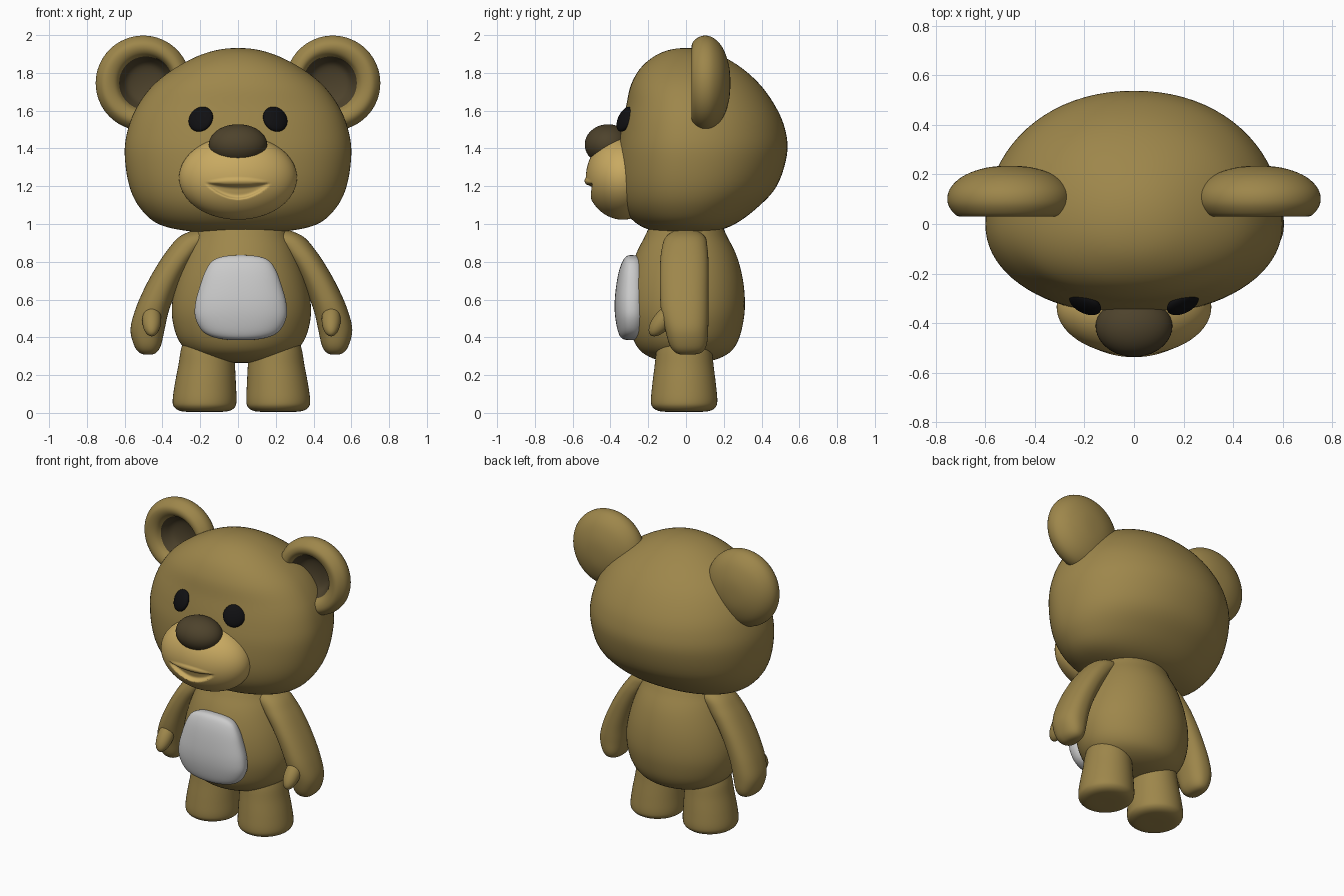
import bpy, bmesh, math
from mathutils import Vector

MID = 0.018  # body sits slightly right of the head centre


def material(name, rgb):
    m = bpy.data.materials.new(name)
    m.diffuse_color = (*rgb, 1)
    return m


FUR = material("fur", (0.34, 0.24, 0.07))
TAN = material("tan", (0.58, 0.40, 0.12))
DARK = material("dark_brown", (0.075, 0.055, 0.025))
BLACK = material("black", (0.005, 0.005, 0.006))


def smooth(obj, mat):
    if mat:
        obj.data.materials.append(mat)
    for p in obj.data.polygons:
        p.use_smooth = True
    return obj


def loft(name, rings, mat, cy=0.0, power=2.0, segs=64, sub=5):
    """Closed smooth skin through rings (z, centre x, half width, front y, back y)."""
    def opposite(r):
        return (r[0], r[1], -r[2], 2 * cy - r[3], 2 * cy - r[4])
    pts = [opposite(rings[1])] + list(rings) + [opposite(rings[-2])]
    levels = []
    for i in range(1, len(pts) - 2):
        for k in range(sub):
            t = k / sub
            levels.append([0.5 * (2 * b + (c - a) * t + (2 * a - 5 * b + 4 * c - d) * t * t
                                  + (3 * b - a - 3 * c + d) * t ** 3)
                           for a, b, c, d in zip(*pts[i - 1:i + 3])])
    levels.append(rings[-1])
    bm = bmesh.new()
    rows = []
    for z, cx, rx, yf, yb in levels:
        row = []
        for k in range(segs):
            a = math.tau * k / segs
            c, s = math.cos(a), math.sin(a)
            u = math.copysign(abs(c) ** (2 / power), c)
            v = abs(s) ** (2 / power)
            row.append(bm.verts.new((cx + rx * u, cy + v * ((yb - cy) if s > 0 else (yf - cy)), z)))
        rows.append(row)
    for lo, hi in zip(rows, rows[1:]):
        for k in range(segs):
            n = (k + 1) % segs
            bm.faces.new((lo[k], lo[n], hi[n], hi[k]))
    bmesh.ops.remove_doubles(bm, verts=bm.verts, dist=1e-5)
    bmesh.ops.recalc_face_normals(bm, faces=bm.faces)
    me = bpy.data.meshes.new(name)
    bm.to_mesh(me)
    bm.free()
    obj = bpy.data.objects.new(name, me)
    bpy.context.collection.objects.link(obj)
    return smooth(obj, mat)


def ellipsoid(name, loc, radii, mat, rot=(0, 0, 0), segs=40, rows=24):
    bpy.ops.mesh.primitive_uv_sphere_add(segments=segs, ring_count=rows, radius=1,
                                         location=loc, rotation=rot)
    obj = bpy.context.object
    obj.name = name
    for v in obj.data.vertices:
        v.co = Vector([a * b for a, b in zip(v.co, radii)])
    return smooth(obj, mat)


# Head
loft("head", [
    (0.945, 0, 0, 0, 0), (0.957, 0, 0.22, -0.14, 0.13), (0.995, 0, 0.41, -0.25, 0.25),
    (1.08, 0, 0.515, -0.33, 0.37), (1.2, 0, 0.575, -0.365, 0.48), (1.37, 0, 0.6, -0.365, 0.535),
    (1.5, 0, 0.583, -0.345, 0.525), (1.62, 0, 0.535, -0.318, 0.475), (1.74, 0, 0.445, -0.29, 0.39),
    (1.84, 0, 0.31, -0.228, 0.275), (1.91, 0, 0.155, -0.125, 0.14), (1.932, 0, 0, 0, 0),
], FUR, power=2.1, segs=80)

# Muzzle with the smile pressed into it
muzzle = ellipsoid("muzzle", (0, -0.335, 1.245), (0.312, 0.195, 0.222), TAN, segs=160, rows=120)
for v in muzzle.data.vertices:
    x, z = v.co.x / 0.165, v.co.z + 1.245
    if v.co.y < 0 and abs(x) < 1:
        gap = 0.034 * (1 - x * x) + 0.004
        off = (z - (1.17 + 0.045 * x * x)) / gap
        if abs(off) < 1:
            v.co.y += 0.035 * (1 - x ** 4) * (1 - off ** 4)
        elif 1 <= off < 2:  # upper lip ridge
            v.co.y -= 0.008 * (1 - x * x) * math.sin((off - 1) * math.pi)

# Nose
ellipsoid("nose", (0, -0.412, 1.42), (0.155, 0.124, 0.108), DARK)

# Torso
loft("torso", [(z, MID, w, -d, d) for z, w, d in [
    (0.265, 0, 0), (0.275, 0.15, 0.13), (0.315, 0.265, 0.225), (0.38, 0.33, 0.275),
    (0.48, 0.363, 0.303), (0.58, 0.367, 0.312), (0.7, 0.345, 0.302), (0.82, 0.305, 0.272),
    (0.92, 0.26, 0.225), (1.02, 0.2, 0.16), (1.06, 0, 0)]], FUR)

# Belly patch
loft("belly_patch", [(z, MID - 0.003, w, f, b) for z, w, f, b in [
    (0.385, 0, -0.29, -0.29), (0.392, 0.11, -0.335, -0.24), (0.425, 0.195, -0.358, -0.21),
    (0.5, 0.24, -0.374, -0.19), (0.58, 0.241, -0.378, -0.19), (0.67, 0.217, -0.37, -0.19),
    (0.75, 0.188, -0.355, -0.2), (0.805, 0.15, -0.335, -0.22), (0.829, 0.09, -0.315, -0.25),
    (0.835, 0, -0.29, -0.29)]], None, cy=-0.29, power=2.3)

for side, s in (("right", 1), ("left", -1)):
    # Eyes
    ellipsoid("eye_" + side, (s * 0.197, -0.322, 1.555), (0.069, 0.028, 0.071), BLACK,
              rot=(math.radians(-24), 0, s * math.radians(26)))

    # Ears: dished discs with a dark hollow
    ear = loft("ear_" + side, [(z, -s * sh, r, -r, r) for z, r, sh in [
        (-0.105, 0, 0), (-0.096, 0.1, 0), (-0.062, 0.19, 0), (-0.01, 0.242, 0), (0.045, 0.25, 0),
        (0.09, 0.222, 0), (0.1, 0.188, 0), (0.082, 0.155, 0.01), (0.035, 0.13, 0.015),
        (-0.01, 0.09, 0.015), (-0.025, 0, 0.015)]], FUR)
    ear.data.materials.append(DARK)
    for p in ear.data.polygons:
        c = p.center
        if math.hypot(c.x + s * 0.015, c.y) < 0.142 and c.z > -0.04:
            p.material_index = 1
    ear.rotation_euler = (math.pi / 2, 0, 0)
    ear.location = (s * 0.502, 0.13, 1.746)

    # Arms
    loft("arm_" + side, [(z, MID + s * x, w, f, b) for z, x, w, f, b in [
        (0.308, 0.495, 0, 0, 0), (0.316, 0.495, 0.04, -0.05, 0.075), (0.355, 0.497, 0.07, -0.085, 0.108),
        (0.44, 0.497, 0.09, -0.11, 0.117), (0.54, 0.474, 0.09, -0.132, 0.119),
        (0.65, 0.43, 0.088, -0.138, 0.119), (0.76, 0.372, 0.087, -0.138, 0.119),
        (0.86, 0.303, 0.09, -0.13, 0.115), (0.94, 0.232, 0.085, -0.1, 0.095),
        (0.98, 0.19, 0, 0, 0)]], FUR, power=2.3, segs=48)
    # Thumbs
    ellipsoid("thumb_" + side, (MID + s * 0.475, -0.12, 0.492), (0.05, 0.05, 0.105), FUR,
              rot=(math.radians(-40), 0, 0))

    # Legs
    loft("leg_" + side, [(z, MID + s * x, w, -0.01 - w * 1.04, -0.01 + w * 1.04) for z, x, w in [
        (0.005, 0.195, 0), (0.005, 0.195, 0.07), (0.01, 0.195, 0.128), (0.03, 0.195, 0.16),
        (0.065, 0.195, 0.169), (0.15, 0.191, 0.162), (0.25, 0.184, 0.15), (0.35, 0.178, 0.138),
        (0.43, 0.17, 0.11), (0.45, 0.17, 0)]], FUR, cy=-0.01, segs=48)
